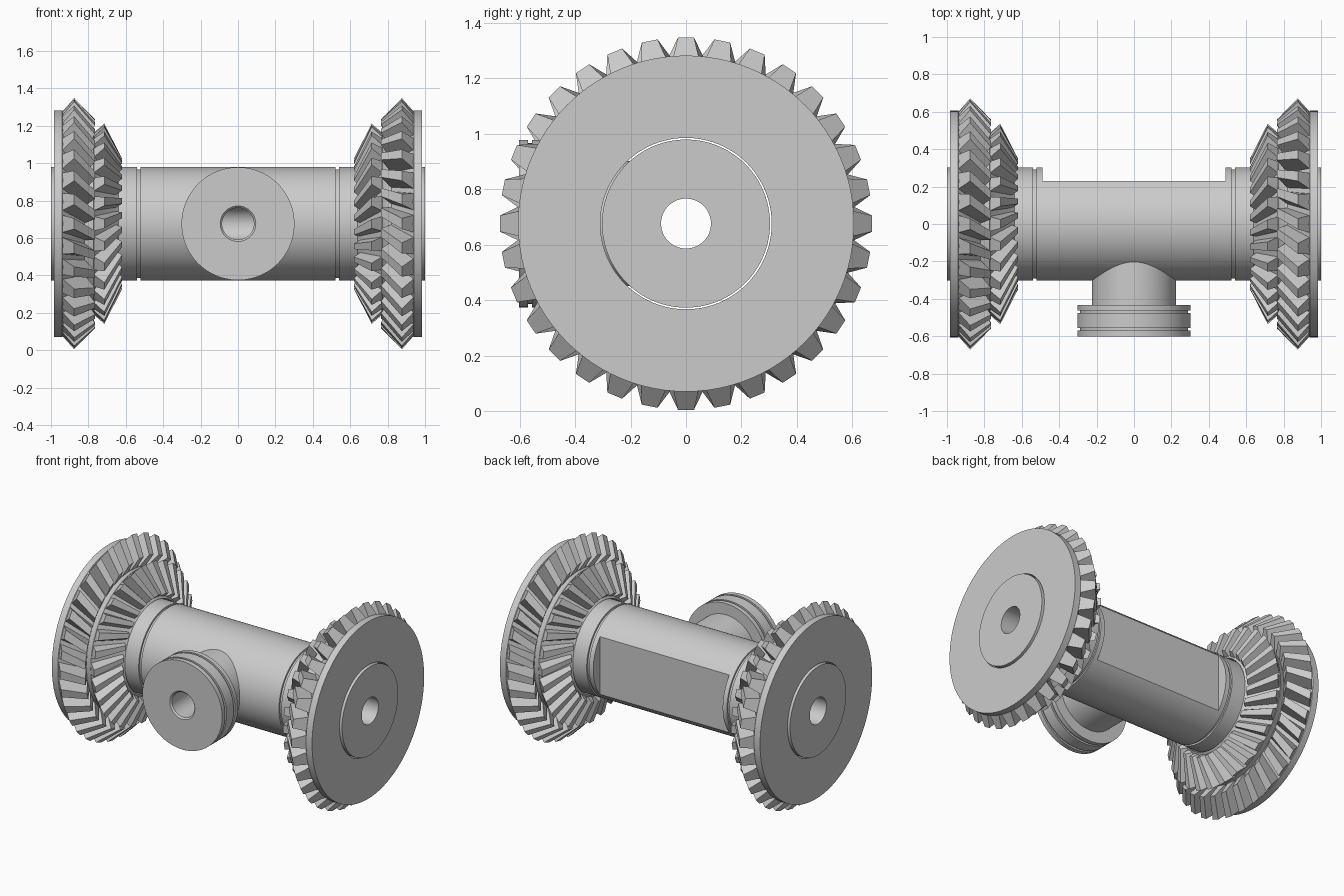
import bpy, bmesh, math
from mathutils import Matrix, Vector

if "Cube" in bpy.data.objects:
    bpy.data.objects.remove(bpy.data.objects["Cube"])

AXIS_Z = 0.676
R = 0.303


def make(name, bm, matrix=Matrix()):
    bmesh.ops.recalc_face_normals(bm, faces=bm.faces)
    me = bpy.data.meshes.new(name)
    bm.to_mesh(me)
    bm.free()
    me.transform(Matrix.Translation((0, 0, AXIS_Z)) @ matrix)
    ob = bpy.data.objects.new(name, me)
    bpy.context.collection.objects.link(ob)
    return ob


def point(x, r, t):
    return Vector((x, -r * math.cos(t), r * math.sin(t)))


def lathe(bm, profile, n=96, ring=False):
    """Turn (x, r) points about the x axis; ring joins last point to first, otherwise ends are capped."""
    rows = [[bm.verts.new(point(x, r, math.tau * i / n)) for i in range(n)] for x, r in profile]
    pairs = list(zip(rows, rows[1:])) + ([(rows[-1], rows[0])] if ring else [])
    for a, b in pairs:
        for i in range(n):
            j = (i + 1) % n
            bm.faces.new((a[i], a[j], b[j], b[i]))
    if not ring:
        bm.faces.new(rows[0])
        bm.faces.new(rows[-1])


def solid(name, profile, matrix=Matrix(), n=96):
    bm = bmesh.new()
    lathe(bm, profile, n)
    return make(name, bm, matrix)


def boolean(ob, other, op):
    mod = ob.modifiers.new(op, 'BOOLEAN')
    mod.operation, mod.solver, mod.object = op, 'EXACT', other
    bpy.context.view_layer.objects.active = ob
    bpy.ops.object.modifier_apply(modifier=mod.name)
    bpy.data.objects.remove(other)


def smooth(ob):
    bpy.ops.object.select_all(action='DESELECT')
    ob.select_set(True)
    bpy.context.view_layer.objects.active = ob
    bpy.ops.object.shade_smooth_by_angle(angle=math.radians(25))


def grooves(start, end, r, cuts, depth=0.012):
    """Cylinder profile with square grooves."""
    pts = [(start, r)]
    for a, b in cuts:
        pts += [(a, r), (a, r - depth), (b, r - depth), (b, r)]
    return pts + [(end, r)]


def teeth(bm, count, back, front, twist, half_root, half_tip):
    """Slanted bevel teeth; back and front are ((x, r) root, (x, r) tip)."""
    for i in range(count):
        c = math.tau * i / count
        ends = []
        for (root, tip), t in ((back, c), (front, c + twist)):
            ends.append([bm.verts.new(point(x, r, t + s)) for (x, r), s in
                         ((root, -half_root), (tip, -half_tip), (tip, half_tip), (root, half_root))])
        a, b = ends
        bm.faces.new(a)
        bm.faces.new(b[::-1])
        for k in range(4):
            m = (k + 1) % 4
            bm.faces.new((a[k], b[k], b[m], a[m]))


# Main pipe with a groove near each gear
pipe = solid("main_pipe", grooves(-1, 1, R, [(-0.54, -0.522), (0.522, 0.54)]))

# Flat on the back
bm = bmesh.new()
bmesh.ops.create_cube(bm, size=1, matrix=Matrix.Translation((0, 0.33, 0)) @ Matrix.Diagonal((0.98, 0.2, 1, 1)))
boolean(pipe, make("flat_cutter", bm), 'DIFFERENCE')

# Front branch: neck and grooved flange (local +x becomes -y)
to_front = Matrix.Rotation(-math.pi / 2, 4, 'Z')
branch = [(0.1, 0.225), (0.432, 0.225)] + grooves(0.432, 0.602, 0.302, [(0.462, 0.477), (0.555, 0.57)])
boolean(pipe, solid("branch", branch, to_front), 'UNION')

# Bores, the front one with a small countersink
boolean(pipe, solid("long_bore", [(-1.1, 0.09), (1.1, 0.09)], n=64), 'DIFFERENCE')
bore = [(0.0, 0.085), (0.592, 0.085), (0.602, 0.095), (0.7, 0.095)]
boolean(pipe, solid("front_bore", bore, to_front, 64), 'DIFFERENCE')
smooth(pipe)

# Double bevel gears, one turned half way round to face the other
gear_body = [(0.985, 0.309), (0.985, 0.606), (0.94, 0.606), (0.82, 0.47), (0.795, 0.475),
             (0.772, 0.49), (0.655, 0.325), (0.64, 0.309)]
for side, turn in (("right", 0), ("left", math.pi)):
    spin = Matrix.Rotation(turn, 4, 'Z')
    bm = bmesh.new()
    lathe(bm, gear_body, 96, ring=True)
    smooth(make(side + "_gear_body", bm, spin))

    bm = bmesh.new()
    teeth(bm, 32, ((0.945, 0.595), (0.876, 0.672)), ((0.825, 0.46), (0.765, 0.56)), 0.11, 0.08, 0.043)
    make(side + "_outer_teeth", bm, spin)

    bm = bmesh.new()
    teeth(bm, 28, ((0.778, 0.482), (0.715, 0.536)), ((0.66, 0.315), (0.62, 0.35)), -0.13, 0.085, 0.045)
    make(side + "_inner_teeth", bm, spin)
